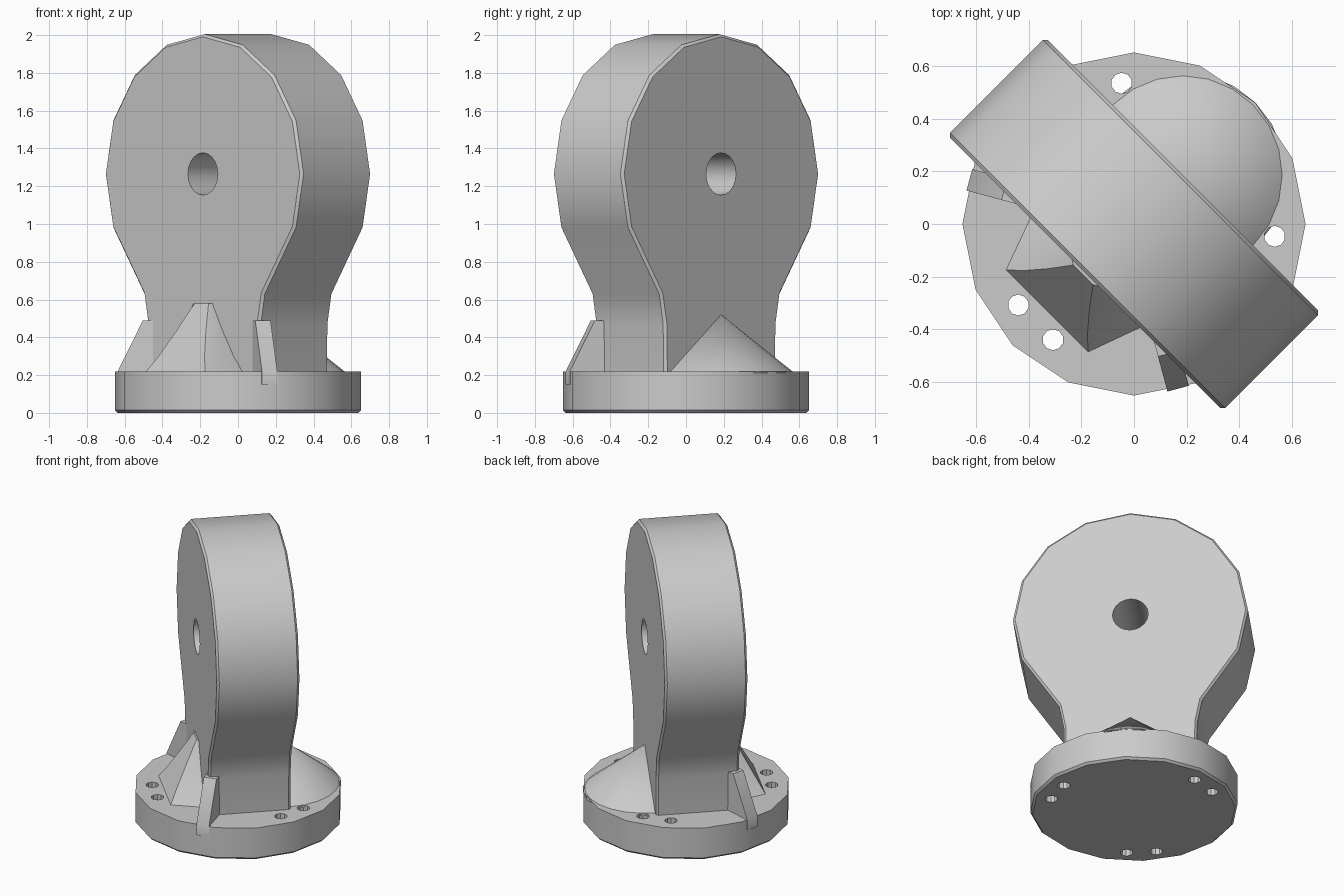
import bpy, bmesh
from math import sin, cos, radians, pi
from mathutils import Matrix, Vector

if "Cube" in bpy.data.objects:
    bpy.data.objects.remove(bpy.data.objects["Cube"], do_unlink=True)

grey = bpy.data.materials.new("cast_grey")
grey.use_nodes = True
grey.diffuse_color = (0.6, 0.6, 0.6, 1)
grey.node_tree.nodes["Principled BSDF"].inputs["Base Color"].default_value = (0.6, 0.6, 0.6, 1)

TURN = radians(-45)      # the upright plate stands diagonally on the base
HALF = 0.263             # half the plate thickness
TOP = 0.22               # top of the base


def make(name, bm, turn=0.0):
    bmesh.ops.recalc_face_normals(bm, faces=bm.faces)
    mesh = bpy.data.meshes.new(name)
    bm.to_mesh(mesh)
    bm.free()
    mesh.materials.append(grey)
    obj = bpy.data.objects.new(name, mesh)
    obj.rotation_euler.z = turn
    bpy.context.collection.objects.link(obj)
    return obj


def extrude(name, outline, y0, y1, turn):
    """Extrude an x-z outline along y."""
    bm = bmesh.new()
    face = bm.faces.new([bm.verts.new((x, y0, z)) for x, z in outline])
    moved = bmesh.ops.extrude_face_region(bm, geom=[face])["geom"]
    bmesh.ops.translate(bm, vec=(0, y1 - y0, 0),
                        verts=[v for v in moved if isinstance(v, bmesh.types.BMVert)])
    return make(name, bm, turn)


def cylinder(bm, sides, r0, r1, depth, matrix):
    bmesh.ops.create_cone(bm, cap_ends=True, segments=sides, radius1=r0,
                          radius2=r1, depth=depth, matrix=matrix)


def finish(obj, cutter=None):
    """Cut, apply modifiers and smooth the shallow edges."""
    if cutter:
        cutter.hide_render = True
        cut = obj.modifiers.new("holes", 'BOOLEAN')
        cut.operation, cut.solver, cut.object = 'DIFFERENCE', 'EXACT', cutter
    bpy.ops.object.select_all(action='DESELECT')
    obj.select_set(True)
    bpy.context.view_layer.objects.active = obj
    for m in list(obj.modifiers):
        bpy.ops.object.modifier_apply(modifier=m.name)
    bpy.ops.object.shade_smooth_by_angle(angle=radians(35))
    if cutter:
        bpy.data.objects.remove(cutter, do_unlink=True)


# Round base, chamfered underneath, with three pairs of bolt holes
bm = bmesh.new()
cylinder(bm, 16, 0.652, 0.652, TOP, Matrix.Translation((0, 0, TOP / 2)))
low = [e for e in bm.edges if all(v.co.z < 0.01 for v in e.verts)]
bmesh.ops.bevel(bm, geom=low, offset=0.014, segments=1, affect='EDGES')
base = make("base", bm)
bm = bmesh.new()
for middle in (105, 225, 345):
    for side in (-10, 10):
        a = radians(middle + side)
        cylinder(bm, 10, 0.04, 0.04, 1,
                 Matrix.Translation((0.537 * cos(a), 0.537 * sin(a), 0)))
finish(base, make("bolt_hole_cutter", bm))

# Upright plate: round head on a tapered neck, with a cross hole
head = [(0.74 * cos(i * pi / 8), 1.265 + 0.74 * sin(i * pi / 8)) for i in range(-1, 10)]
neck = [(0.415, 0.1), (0.42, 0.47), (0.45, 0.63)]
outline = neck + head + [(-x, z) for x, z in reversed(neck)]
plate = extrude("upright_plate", outline, -HALF, HALF, TURN)
bevel = plate.modifiers.new("edge", 'BEVEL')
bevel.width, bevel.segments = 0.014, 1
bevel.limit_method, bevel.angle_limit = 'ANGLE', radians(60)
bm = bmesh.new()
cylinder(bm, 20, 0.112, 0.112, 2,
         Matrix.Translation((0, 0, 1.265)) @ Matrix.Rotation(pi / 2, 4, 'X'))
finish(plate, make("cross_hole_cutter", bm, TURN))

# Thin sloping ribs at the two ends of the neck
for name, a in (("right_rib", 165), ("front_rib", 285)):
    rib = extrude(name, [(0.3, 0.15), (0.648, 0.15), (0.648, TOP), (0.51, 0.49), (0.3, 0.49)],
                  -0.042, 0.042, radians(a))
    finish(rib)

# Conical buttress behind the plate
bm = bmesh.new()
cylinder(bm, 24, 0.39, 0, 0.31, Matrix.Translation((0, HALF, 0.365)))
finish(make("rear_buttress", bm, TURN))

# Flared buttress in front of the plate, lofted from shrinking sections
bm = bmesh.new()
section = [(-1, -0.2), (-1, 0), (-0.75, 1), (0.75, 1), (1, 0), (1, -0.2)]
rings = []
for z, wide, deep in ((0.2, 0.31, 0.215), (0.3, 0.23, 0.16), (0.43, 0.15, 0.09), (0.58, 0.07, 0.01)):
    rings.append([bm.verts.new((x * wide, -HALF - y * deep, z)) for x, y in section])
for a, b in zip(rings, rings[1:]):
    for i in range(len(section)):
        j = (i + 1) % len(section)
        bm.faces.new((a[i], a[j], b[j], b[i]))
bm.faces.new(rings[0])
bm.faces.new(rings[-1])
finish(make("front_buttress", bm, TURN))
